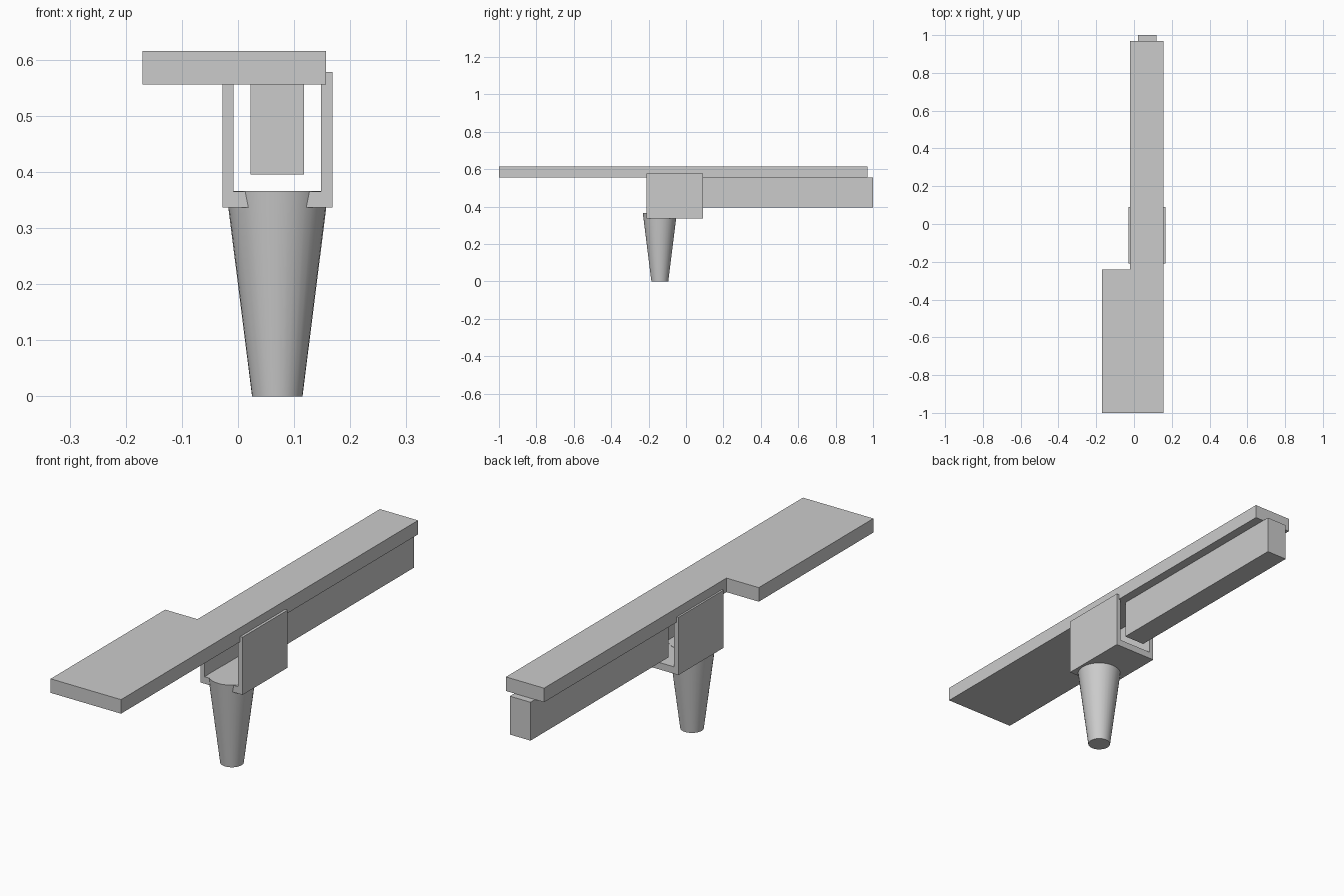
import bpy
import bmesh

cube = bpy.data.objects.get("Cube")
if cube:
    bpy.data.objects.remove(cube, do_unlink=True)

# Single grey material
grey = bpy.data.materials.new("plain grey")
grey.use_nodes = True
colour = (0.6, 0.6, 0.6, 1)
grey.diffuse_color = colour
grey.node_tree.nodes["Principled BSDF"].inputs["Base Color"].default_value = colour


def extrude_profile(name, points, offset):
    """Make a solid from a planar outline pushed along an offset."""
    bm = bmesh.new()
    face = bm.faces.new([bm.verts.new(p) for p in points])
    moved = bmesh.ops.extrude_face_region(bm, geom=[face])["geom"]
    verts = [v for v in moved if isinstance(v, bmesh.types.BMVert)]
    bmesh.ops.translate(bm, verts=verts, vec=offset)
    bmesh.ops.recalc_face_normals(bm, faces=bm.faces)
    mesh = bpy.data.meshes.new(name)
    bm.to_mesh(mesh)
    bm.free()
    mesh.materials.append(grey)
    obj = bpy.data.objects.new(name, mesh)
    bpy.context.collection.objects.link(obj)
    return obj


# Long top plank, wider at the front on the right side
plank = [(-0.17, -1), (0.157, -1), (0.157, 0.97), (-0.02, 0.97), (-0.02, -0.24), (-0.17, -0.24)]
extrude_profile("top_plank", [(x, y, 0.556) for x, y in plank], (0, 0, 0.059))

# U-shaped bracket around the plank
left, right, wall = -0.028, 0.168, 0.02
low, floor, high = 0.336, 0.365, 0.578
channel = [(left, low), (right, low), (right, high), (right - wall, high),
           (right - wall, floor), (left + wall, floor), (left + wall, high), (left, high)]
extrude_profile("bracket", [(x, -0.21, z) for x, z in channel], (0, 0.3, 0))

# Bar under the rear of the plank
bar = [(0.022, 0.395), (0.118, 0.395), (0.118, 0.556), (0.022, 0.556)]
extrude_profile("rear_bar", [(x, 0.085, z) for x, z in bar], (0, 0.915, 0))

# Tapered handle passing through the bracket floor
height = 0.366
bpy.ops.mesh.primitive_cone_add(vertices=32, radius1=0.045, radius2=0.091, depth=height,
                                location=(0.07, -0.14, height / 2))
handle = bpy.context.object
handle.name = "tapered_handle"
handle.data.materials.append(grey)
bpy.ops.object.shade_smooth_by_angle()
